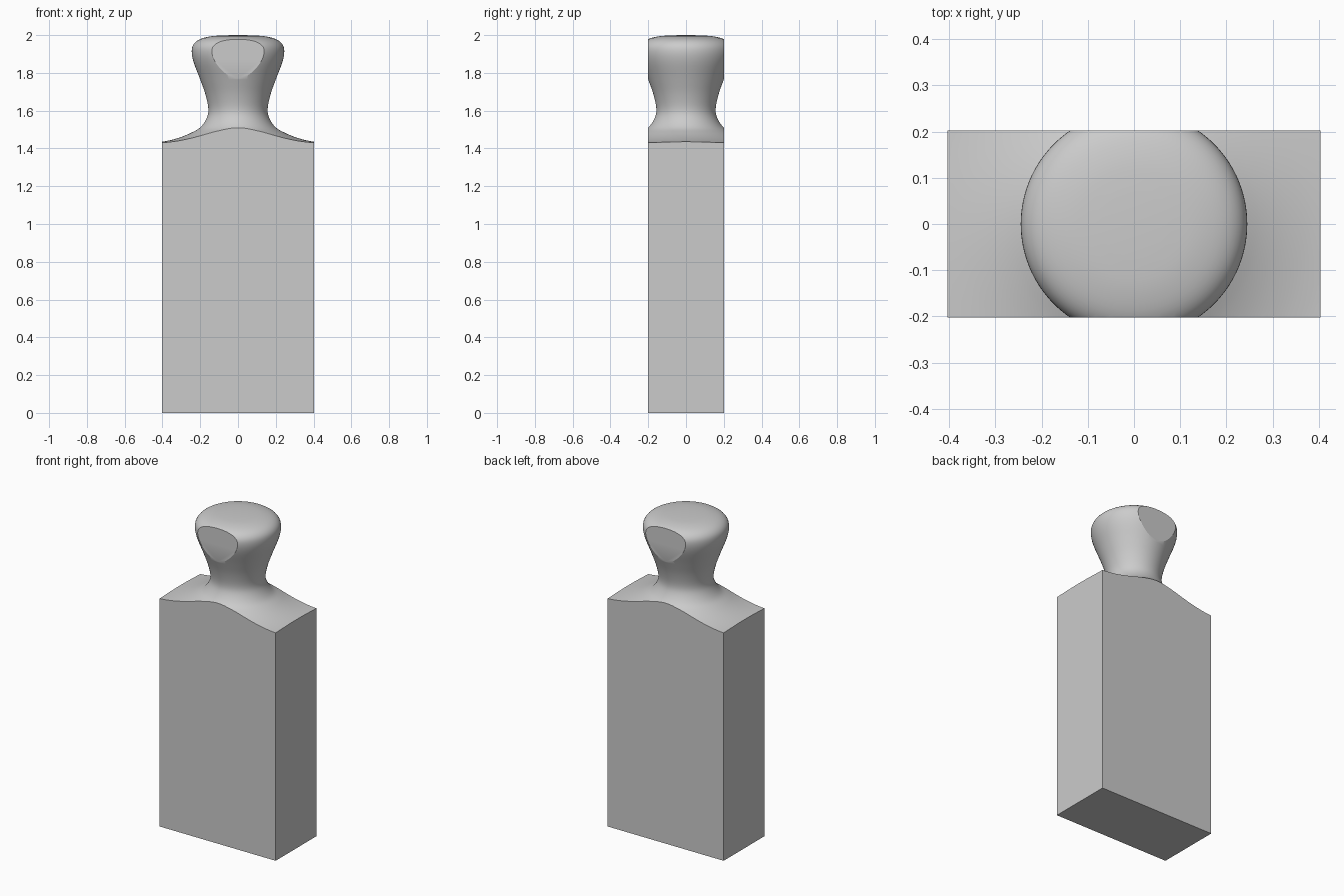
import bpy, bmesh, math
from mathutils import Vector

cube = bpy.data.objects.get("Cube")
if cube:
    bpy.data.objects.remove(cube, do_unlink=True)

grey = bpy.data.materials.new("light grey")
grey.use_nodes = True
grey.diffuse_color = (0.6, 0.6, 0.6, 1)
grey.node_tree.nodes["Principled BSDF"].inputs["Base Color"].default_value = (0.6, 0.6, 0.6, 1)


def smooth_profile(pts, steps=4):
    """Catmull-Rom curve through (radius, height) points."""
    p = [Vector(q) for q in pts]
    p = [p[0]] + p + [p[-1]]
    out = []
    for a, b, c, d in zip(p, p[1:], p[2:], p[3:]):
        for i in range(steps):
            t = i / steps
            out.append(0.5 * (2 * b + (c - a) * t + (2 * a - 5 * b + 4 * c - d) * t**2
                              + (3 * b - a - 3 * c + d) * t**3))
    return out + [p[-1]]


def add_object(name, bm):
    mesh = bpy.data.meshes.new(name)
    bmesh.ops.recalc_face_normals(bm, faces=bm.faces)
    bm.to_mesh(mesh)
    bm.free()
    mesh.materials.append(grey)
    obj = bpy.data.objects.new(name, mesh)
    bpy.context.collection.objects.link(obj)
    return obj


# Turned shape: domed knob, waisted neck, flared shoulder and a deep base
profile = [(0.07, 1.999), (0.14, 1.994), (0.2, 1.979), (0.234, 1.953), (0.245, 1.915),
           (0.235, 1.857), (0.2, 1.765), (0.172, 1.685), (0.157, 1.61), (0.166, 1.56),
           (0.2, 1.511), (0.25, 1.482), (0.3, 1.461), (0.35, 1.446), (0.4, 1.436),
           (0.46, 1.43), (0.6, 1.425)]
outline = smooth_profile(profile) + [Vector((0.6, -0.2))]
SIDES = 128
bm = bmesh.new()
rings = [[bm.verts.new((q.x * math.cos(a), q.x * math.sin(a), q.y))
          for a in (math.tau * k / SIDES for k in range(SIDES))] for q in outline]
for upper, lower in zip(rings, rings[1:]):
    for k in range(SIDES):
        n = (k + 1) % SIDES
        bm.faces.new((upper[k], lower[k], lower[n], upper[n]))
bm.faces.new(rings[-1])
crown = bm.verts.new((0, 0, 2))
for k in range(SIDES):
    bm.faces.new((crown, rings[0][k], rings[0][(k + 1) % SIDES]))
body = add_object("block_with_knob", bm)

# Rectangular blank that trims the turned shape flat on its sides and bottom
bm = bmesh.new()
bmesh.ops.create_cube(bm, size=1)
bmesh.ops.scale(bm, vec=(0.806, 0.404, 2.2), verts=bm.verts)
bmesh.ops.translate(bm, vec=(0, 0, 1.1), verts=bm.verts)
blank = add_object("trim_blank", bm)
blank.hide_render = True

trim = body.modifiers.new("trim", 'BOOLEAN')
trim.operation = 'INTERSECT'
trim.solver = 'EXACT'
trim.object = blank
bpy.ops.object.select_all(action='DESELECT')
body.select_set(True)
bpy.context.view_layer.objects.active = body
bpy.ops.object.modifier_apply(modifier=trim.name)
bpy.data.objects.remove(blank, do_unlink=True)
bpy.ops.object.shade_smooth_by_angle(angle=math.radians(25))
